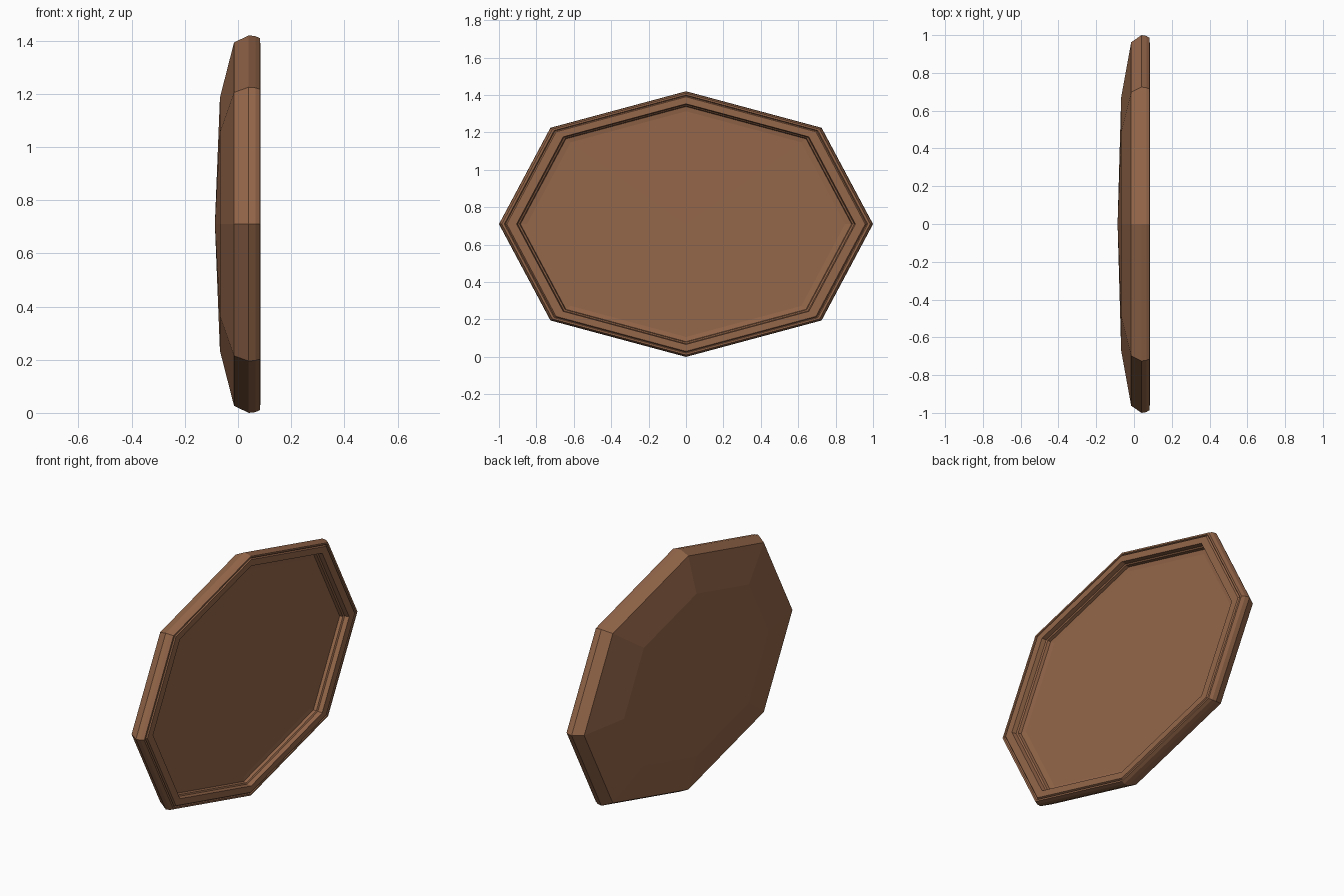
import bpy, bmesh

if "Cube" in bpy.data.objects:
    bpy.data.objects.remove(bpy.data.objects["Cube"])

# Octagon outline (y, z) around the plaque centre
OCT = [(1, 0), (.725, .515), (0, .71), (-.725, .515),
       (-1, 0), (-.725, -.515), (0, -.71), (.725, -.515)]
CZ = .71

# Cross-section from back centre, round the rim, to the recessed front panel: (x, outline scale)
PROFILE = [(-.087, 0), (-.068, .67), (-.015, .962), (.04, 1), (.065, .996),
           (.083, .985), (.083, .972), (.077, .966), (.085, .958), (.085, .906),
           (.06, .9), (.055, .89), (.038, .885), (.034, .85), (.03, 0)]

wood = bpy.data.materials.new("brown_wood")
wood.diffuse_color = (.30, .135, .068, 1)
wood.use_nodes = True
wood.node_tree.nodes["Principled BSDF"].inputs["Base Color"].default_value = wood.diffuse_color


def octagon_shell(name, profile):
    bm = bmesh.new()
    rings = []
    for x, s in profile:
        if s == 0:
            rings.append([bm.verts.new((x, 0, CZ))] * 8)
        else:
            rings.append([bm.verts.new((x, y * s, CZ + z * s)) for y, z in OCT])
    for a, b in zip(rings, rings[1:]):
        for i in range(8):
            j = (i + 1) % 8
            bm.faces.new(list(dict.fromkeys((a[i], a[j], b[j], b[i]))))
    bmesh.ops.recalc_face_normals(bm, faces=bm.faces)
    me = bpy.data.meshes.new(name)
    bm.to_mesh(me)
    bm.free()
    me.materials.append(wood)
    ob = bpy.data.objects.new(name, me)
    bpy.context.collection.objects.link(ob)
    return ob


octagon_shell("octagonal_plaque", PROFILE)
